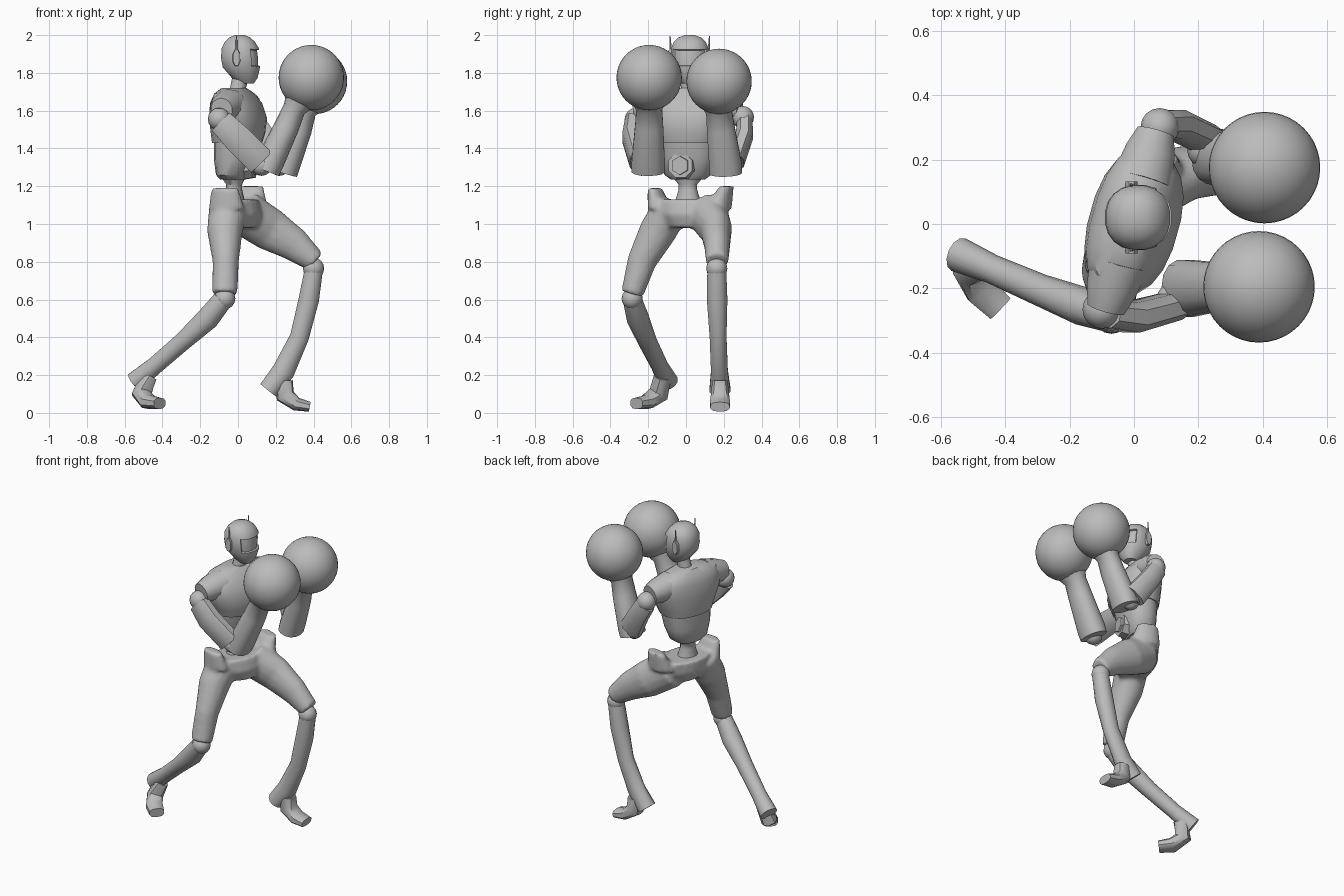
import bpy, bmesh, math
from mathutils import Vector

cube = bpy.data.objects.get("Cube")
if cube:
    bpy.data.objects.remove(cube, do_unlink=True)

grey = bpy.data.materials.new("plain grey")
grey.use_nodes = True
grey.diffuse_color = (0.5, 0.5, 0.5, 1)
grey.node_tree.nodes["Principled BSDF"].inputs["Base Color"].default_value = (0.5, 0.5, 0.5, 1)

UP = Vector((0, 0, 1))
LATERAL = Vector((0.27, 0.96, 0)).normalized()   # shoulder line of the twisted torso
FACING = Vector((0.96, -0.27, 0)).normalized()
SIDE = Vector((0, 1, 0))
parts = []


def loft(bm, sections, sides=14, ref=SIDE, axis=None, power=1.0):
    """Skin rings (x, y, z, half width, half depth); power below 1 makes them boxy."""
    pts = [Vector(s[:3]) for s in sections]
    rings = []
    for i, s in enumerate(sections):
        t = axis or (pts[min(i + 1, len(pts) - 1)] - pts[max(i - 1, 0)]).normalized()
        u = (ref - t * ref.dot(t)).normalized()
        v = t.cross(u)
        ring = []
        for k in range(sides):
            a = math.tau * (k + 0.5) / sides
            c, d = math.cos(a), math.sin(a)
            c = math.copysign(abs(c) ** power, c)
            d = math.copysign(abs(d) ** power, d)
            ring.append(bm.verts.new(pts[i] + u * c * s[3] + v * d * s[4]))
        rings.append(ring)
    for low, high in zip(rings, rings[1:]):
        for k in range(sides):
            n = (k + 1) % sides
            bm.faces.new((low[k], low[n], high[n], high[k]))
    bm.faces.new(rings[0][::-1])
    bm.faces.new(rings[-1])


def finish(bm, name):
    bmesh.ops.recalc_face_normals(bm, faces=bm.faces)
    mesh = bpy.data.meshes.new(name)
    bm.to_mesh(mesh)
    bm.free()
    mesh.materials.append(grey)
    ob = bpy.data.objects.new(name, mesh)
    bpy.context.collection.objects.link(ob)
    parts.append(ob)
    return ob


def tube(name, sections, **kw):
    bm = bmesh.new()
    loft(bm, sections, **kw)
    return finish(bm, name)


def ball(name, centre, radius, seg=16):
    bm = bmesh.new()
    bmesh.ops.create_uvsphere(bm, u_segments=seg, v_segments=seg // 2, radius=radius)
    bmesh.ops.translate(bm, vec=centre, verts=bm.verts)
    return finish(bm, name)


# Head with a recessed visor
bm = bmesh.new()
loft(bm, [(.045, .02, 1.745, .04, .04), (.035, .02, 1.775, .065, .07),
          (.018, .02, 1.83, .095, .1), (.014, .02, 1.88, .102, .105),
          (.012, .02, 1.93, .1, .1), (.01, .02, 1.965, .085, .08),
          (.01, .02, 1.988, .06, .055), (.01, .02, 2.0, .025, .025)],
     sides=20, axis=UP, power=.9)
bmesh.ops.recalc_face_normals(bm, faces=bm.faces)
visor = [f for f in bm.faces if f.normal.x > .55 and 1.82 < f.calc_center_median().z < 1.94]
bmesh.ops.inset_region(bm, faces=visor, thickness=.006, depth=0)
bmesh.ops.inset_region(bm, faces=visor, thickness=.003, depth=-.012)
finish(bm, "head")
tube("neck", [(-.01, .01, 1.67, .055, .055), (0, .015, 1.72, .042, .042),
              (.015, .02, 1.78, .045, .045)], axis=UP)

# Ear pods with antennas
for name, s in (("left", 1), ("right", -1)):
    y = .02 + s * .1
    tube(name + "_ear_pod", [(-.008, y - s * .02, 1.88, .024, .05), (-.008, y + s * .012, 1.88, .02, .045)],
         ref=Vector((1, 0, 0)), sides=8)
    tube(name + "_antenna", [(-.008, y, 1.91, .007, .007), (-.008, y + s * .004, 1.995, .003, .003)],
         sides=6, axis=UP)

# Torso
tube("chest", [(-.005, .01, 1.43, .17, .125), (0, .01, 1.48, .19, .135), (0, .005, 1.56, .23, .14),
               (-.01, .01, 1.64, .24, .12), (-.02, .01, 1.69, .2, .09), (-.02, .01, 1.72, .1, .06)],
     ref=LATERAL, axis=UP, sides=20, power=.85)
tube("abdomen", [(-.025, .01, 1.235, .09, .065), (-.025, .01, 1.26, .125, .085),
                 (-.015, .01, 1.34, .15, .105), (-.005, .01, 1.44, .165, .115)],
     ref=LATERAL, axis=UP, sides=20, power=.85)
tube("waist_joint", [(-.02, .01, 1.1, .075, .06), (-.02, .01, 1.18, .05, .042),
                     (-.02, .01, 1.21, .05, .042), (-.025, .01, 1.25, .085, .065)], ref=LATERAL, axis=UP)
belly = Vector((-.015, -.002, 1.31))
for name, n, r, reach in (("belly_plate", 8, .078, .105), ("belly_stud", 6, .055, .118)):
    a, b = belly + FACING * .06, belly + FACING * reach
    tube(name, [(*a, r, r), (*b, r * .9, r * .9)], ref=LATERAL, sides=n)

# Shoulder caps and arms
for name, s in (("left", 1), ("right", -1)):
    inner, outer = [Vector((-.01, .01, z)) + LATERAL * s * d for d, z in ((.13, 1.63), (.285, 1.605))]
    tube(name + "_shoulder_cap", [(*inner, .095, .085), (*(inner.lerp(outer, .6)), .08, .078),
                                  (*outer, .06, .062)], ref=FACING)
ball("right_shoulder_joint", (-.1, -.265, 1.555), .06)
ball("left_shoulder_joint", (.08, .3, 1.565), .06)
tube("right_upper_arm", [(-.09, -.28, 1.54, .045, .07), (-.01, -.29, 1.46, .05, .08),
                         (.12, -.255, 1.33, .045, .08)], sides=8, power=.8)
tube("left_upper_arm", [(.08, .31, 1.55, .045, .06), (.13, .31, 1.47, .048, .065),
                        (.22, .265, 1.33, .045, .075)], sides=8, power=.8)
ball("right_elbow", (.125, -.235, 1.31), .055)
ball("left_elbow", (.22, .23, 1.31), .055)
tube("right_forearm", [(.15, -.2, 1.28, .09, .07), (.17, -.2, 1.33, .09, .075), (.26, -.195, 1.52, .076, .066),
                       (.298, -.195, 1.61, .07, .06), (.335, -.197, 1.67, .1, .09)], power=.9)
tube("left_forearm", [(.245, .21, 1.27, .088, .07), (.26, .208, 1.32, .088, .072), (.325, .185, 1.5, .076, .066),
                      (.352, .175, 1.59, .07, .06), (.375, .173, 1.65, .1, .09)], power=.9)
ball("right_glove", (.388, -.195, 1.775), .173, 40)
ball("left_glove", (.405, .175, 1.755), .173, 40)

# Trousers: pelvis, flared hip points and both thighs fused together
bm = bmesh.new()
loft(bm, [(.01, .02, .98, .12, .09), (0, .02, 1.05, .17, .125), (-.01, .02, 1.13, .185, .115)],
     ref=LATERAL, axis=UP, sides=20)
for flare in ([(-.06, -.14, 1.08, .06, .1), (-.07, -.165, 1.19, .035, .075)],
              [(.06, .17, 1.08, .07, .1), (.07, .215, 1.2, .035, .07)]):
    loft(bm, flare, ref=LATERAL, axis=UP)
loft(bm, [(-.05, -.08, 1.08, .1, .105), (-.07, -.15, .96, .1, .095),
          (-.065, -.235, .8, .078, .07), (-.07, -.285, .63, .06, .068)])
loft(bm, [(.03, .11, 1.06, .11, .12), (.17, .16, .97, .085, .115),
          (.3, .165, .89, .07, .09), (.41, .165, .8, .06, .06)])
trousers = finish(bm, "trousers")
fuse = trousers.modifiers.new("fuse", 'REMESH')
fuse.mode, fuse.voxel_size, fuse.use_smooth_shade = 'VOXEL', .012, True
soften = trousers.modifiers.new("soften", 'SMOOTH')
soften.factor, soften.iterations = .5, 8

# Lower legs
ball("right_knee", (-.07, -.285, .605), .056)
ball("left_knee", (.4, .163, .765), .056)
tube("right_shin", [(-.08, -.285, .6, .05, .055), (-.16, -.255, .5, .06, .062), (-.29, -.205, .38, .05, .05),
                    (-.44, -.14, .25, .045, .048), (-.545, -.095, .165, .055, .055)], sides=12)
tube("left_shin", [(.4, .163, .75, .052, .05), (.375, .165, .6, .056, .056), (.325, .17, .4, .046, .052),
                   (.24, .177, .22, .046, .062), (.16, .18, .12, .058, .055)], sides=12)

# Feet
tube("right_foot", [(-.475, -.125, .19, .04, .045), (-.51, -.145, .1, .05, .05),
                    (-.475, -.205, .058, .052, .038), (-.415, -.262, .05, .046, .03)],
     ref=Vector((.75, .65, 0)), sides=10, power=.75)
tube("left_foot", [(.245, .18, .17, .042, .045), (.25, .18, .09, .05, .05),
                   (.31, .18, .046, .055, .036), (.38, .18, .032, .052, .026)], sides=10, power=.75)

# Smooth shading with crisp rims
for ob in bpy.context.selected_objects:
    ob.select_set(False)
for ob in parts:
    ob.select_set(True)
bpy.context.view_layer.objects.active = parts[0]
bpy.ops.object.shade_smooth_by_angle(angle=math.radians(38))
